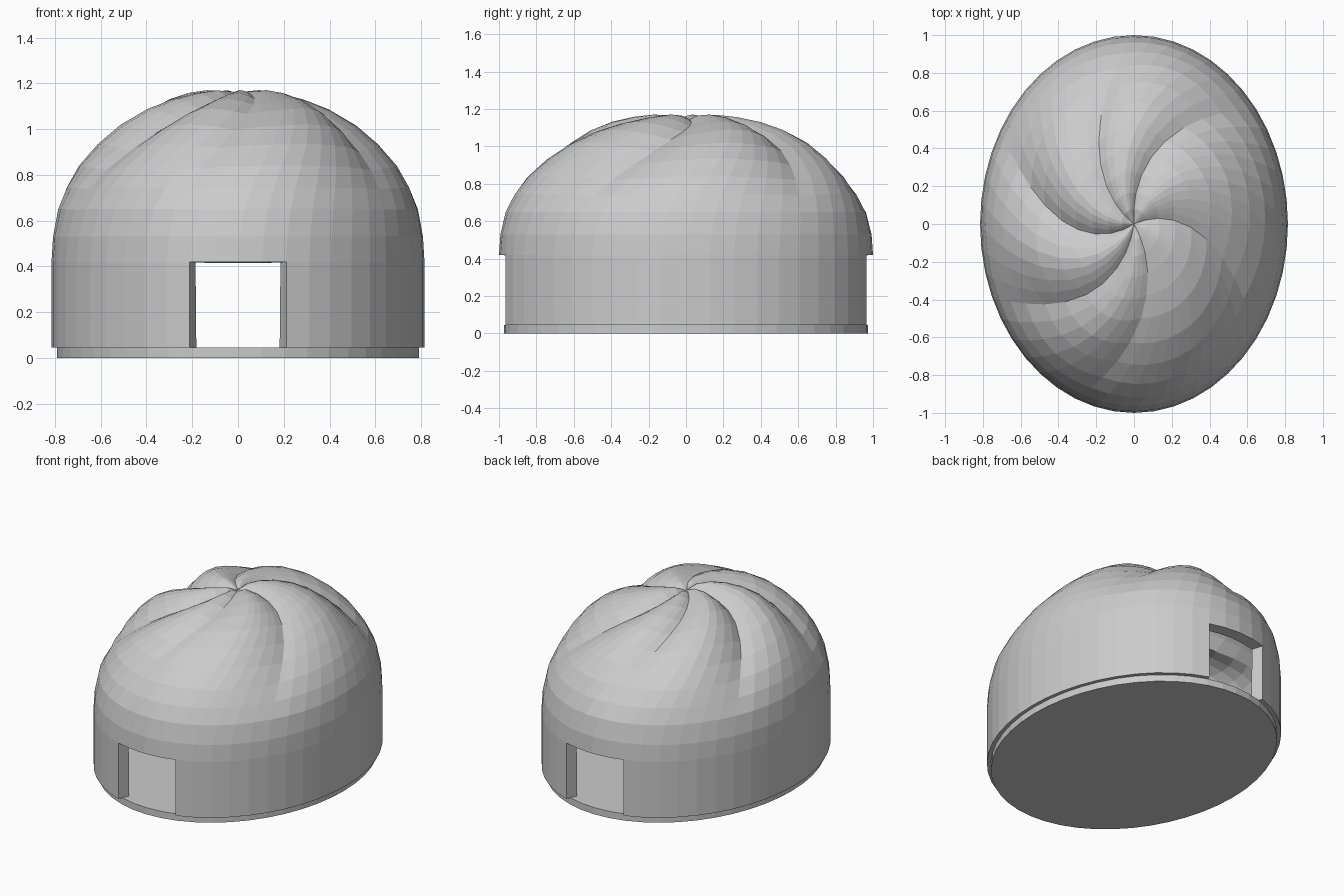
import bpy, bmesh, math
from mathutils import Vector

if "Cube" in bpy.data.objects:
    bpy.data.objects.remove(bpy.data.objects["Cube"])

SEG = 48
RX, RY = 0.815, 1.0
TWIST = math.radians(58)
# columns that become folds, with their strength
CREASES = {5: .8, 12: .6, 20: 1, 27: .7, 33: .4, 43: .8}

# radius factor, height, fold depth
PROFILE = [(1, .045, 0), (1, .42, 0), (.992, .53, 0), (.965, .65, .005),
           (.92, .745, .025), (.855, .84, .05), (.76, .935, .07), (.65, 1.02, .08),
           (.52, 1.09, .08), (.40, 1.132, .075), (.28, 1.158, .065),
           (.17, 1.17, .05), (.08, 1.165, .03)]


def fold(i):
    """Strength on a crease, 0 in the middle of a lobe."""
    best = min(CREASES, key=lambda c: min((i - c) % SEG, (c - i) % SEG))
    left = min((i - c) % SEG for c in CREASES)
    right = min((c - i) % SEG for c in CREASES)
    u = 2 * min(left, right) / (left + right) if left and right else 0
    return CREASES[best] * (1 - u) ** 1.7


def make_object(name, bm):
    bmesh.ops.recalc_face_normals(bm, faces=bm.faces[:])
    mesh = bpy.data.meshes.new(name)
    bm.to_mesh(mesh)
    bm.free()
    obj = bpy.data.objects.new(name, mesh)
    bpy.context.collection.objects.link(obj)
    return obj


# domed shell with twisted folds
bm = bmesh.new()
rings = []
for r, z, depth in PROFILE:
    ring = []
    for i in range(SEG):
        a = math.tau * i / SEG + TWIST * (1 - r)
        p = Vector((RX * r * math.cos(a), RY * r * math.sin(a), z))
        d = (p - Vector((0, 0, .4))).normalized()
        ring.append(bm.verts.new(p - d * depth * fold(i)))
    rings.append(ring)

DOORS = [c + k for c in (12, 36) for k in (-2, -1, 0, 1)]   # openings back and front
for j in range(len(rings) - 1):
    for i in range(SEG):
        if j == 0 and i in DOORS:
            continue
        n = (i + 1) % SEG
        bm.faces.new((rings[j][i], rings[j][n], rings[j + 1][n], rings[j + 1][i]))
tip = bm.verts.new((0, 0, 1.135))
for i in range(SEG):
    bm.faces.new((rings[-1][i], rings[-1][(i + 1) % SEG], tip))
loose = [v for v in bm.verts if not v.link_faces]
bmesh.ops.delete(bm, geom=loose, context='VERTS')
shell = make_object("dome_shell", bm)
wall = shell.modifiers.new("wall", 'SOLIDIFY')
wall.thickness = 0.075
wall.offset = -1

# flat oval floor
bm = bmesh.new()
bmesh.ops.create_cone(bm, cap_ends=True, segments=SEG, radius1=1, radius2=1, depth=.045)
for v in bm.verts:
    v.co = Vector((v.co.x * .792, v.co.y * .973, v.co.z + .0225))
make_object("floor_disc", bm)
